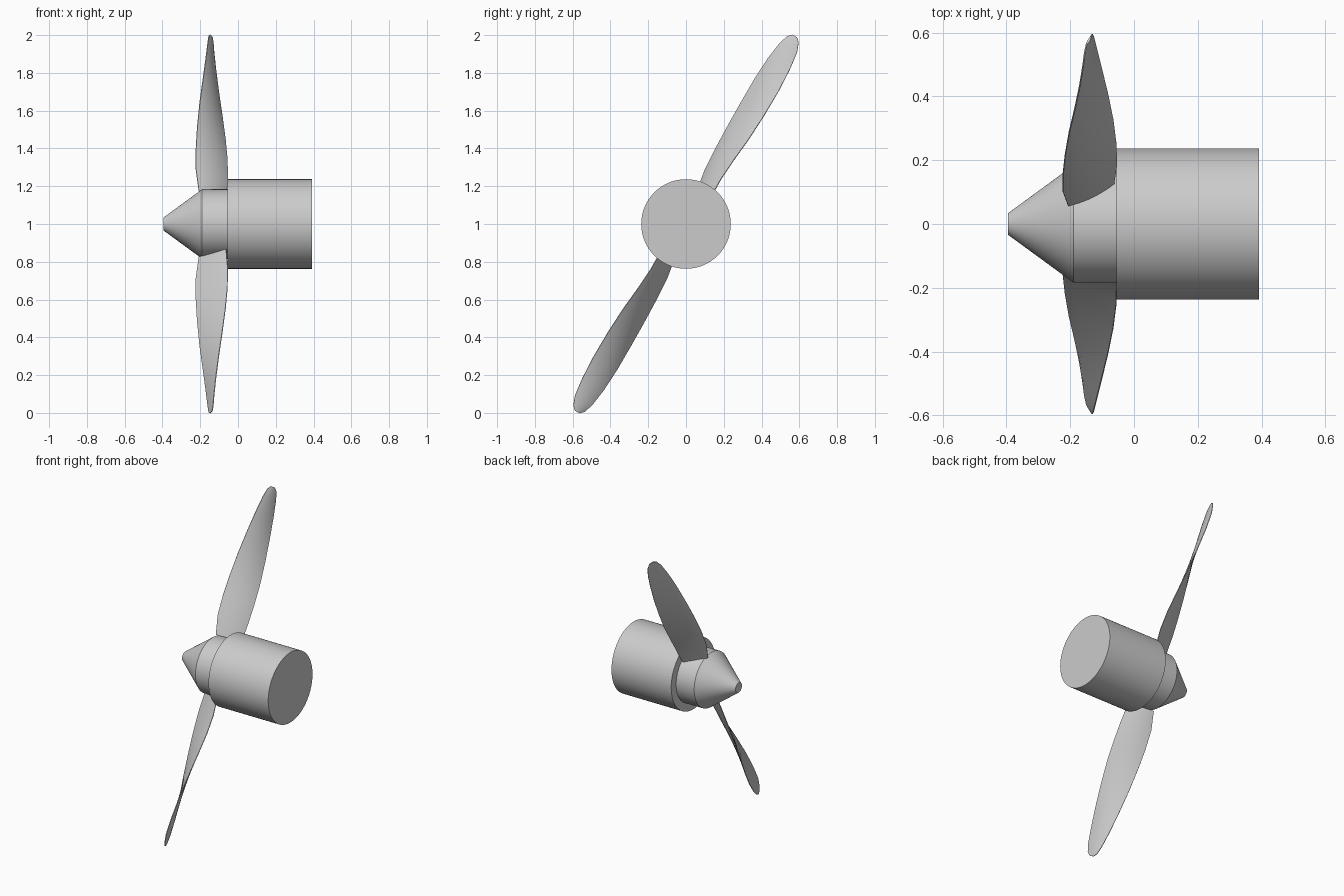
import bpy, bmesh, math
from mathutils import Vector, Matrix

cube = bpy.data.objects.get("Cube")
if cube:
    bpy.data.objects.remove(cube, do_unlink=True)

grey = bpy.data.materials.new("plain_grey")
grey.use_nodes = True
colour = (0.6, 0.6, 0.6, 1)
grey.diffuse_color = colour
grey.node_tree.nodes["Principled BSDF"].inputs["Base Color"].default_value = colour

AXIS_HEIGHT = 1.0


def finish(name, bm):
    """Turn a bmesh into a named, smooth shaded object."""
    bmesh.ops.recalc_face_normals(bm, faces=bm.faces)
    mesh = bpy.data.meshes.new(name)
    bm.to_mesh(mesh)
    bm.free()
    mesh.materials.append(grey)
    obj = bpy.data.objects.new(name, mesh)
    bpy.context.collection.objects.link(obj)
    bpy.ops.object.select_all(action='DESELECT')
    obj.select_set(True)
    bpy.context.view_layer.objects.active = obj
    bpy.ops.object.shade_smooth_by_angle(angle=math.radians(30))
    return obj


def turned_part(name, x_start, x_end, r_start, r_end):
    """Capped cylinder or cone lying along the x axis."""
    bm = bmesh.new()
    place = (Matrix.Translation(((x_start + x_end) / 2, 0, AXIS_HEIGHT))
             @ Matrix.Rotation(math.pi / 2, 4, 'Y'))
    bmesh.ops.create_cone(bm, cap_ends=True, segments=96, radius1=r_start,
                          radius2=r_end, depth=x_end - x_start, matrix=place)
    return finish(name, bm)


# Motor body, hub and blunt nose cone
turned_part("motor_body", -0.055, 0.392, 0.237, 0.237)
turned_part("hub", -0.19, -0.05, 0.184, 0.184)
turned_part("nose_cone", -0.395, -0.19, 0.034, 0.184)

# Blade stations: radius, then x and sideways offset of both edges
STATIONS = [
    (0.18, -0.207, -0.037, -0.063, 0.043),
    (0.30, -0.223, -0.057, -0.054, 0.042),
    (0.42, -0.223, -0.064, -0.056, 0.050),
    (0.55, -0.216, -0.068, -0.066, 0.063),
    (0.70, -0.203, -0.070, -0.083, 0.071),
    (0.85, -0.185, -0.070, -0.102, 0.073),
    (0.98, -0.170, -0.063, -0.117, 0.067),
    (1.08, -0.160, -0.049, -0.127, 0.055),
    (1.13, -0.155, -0.032, -0.131, 0.036),
    (1.15, -0.149, -0.012, -0.136, 0.014),
]
CHORD_STEPS = 10
LEAN = math.radians(30)


def section(radius, xa, sa, xb, sb):
    """Closed thin aerofoil outline at one radius."""
    a, b = Vector((xa, sa)), Vector((xb, sb))
    chord = b - a
    normal = Vector((chord.y, -chord.x)).normalized()
    outline = []
    for side, bulge in ((1, 0.07), (-1, 0.02)):
        for i in range(CHORD_STEPS + 1):
            t = i / CHORD_STEPS if side > 0 else 1 - i / CHORD_STEPS
            rise = 0.002 + bulge * chord.length * 4 * t * (1 - t)
            p = a + chord * t + normal * side * rise
            outline.append(Vector((p.x, p.y, radius)))
    return outline


def blade(name, angle):
    bm = bmesh.new()
    rings = [[bm.verts.new(p) for p in section(*s)] for s in STATIONS]
    count = len(rings[0])
    for low, high in zip(rings, rings[1:]):
        for i in range(count):
            j = (i + 1) % count
            bm.faces.new((low[i], low[j], high[j], high[i]))
    bm.faces.new(rings[0])
    bm.faces.new(rings[-1])
    place = (Matrix.Translation((0, 0, AXIS_HEIGHT))
             @ Matrix.Rotation(angle, 4, 'X'))
    bmesh.ops.transform(bm, matrix=place, verts=bm.verts)
    return finish(name, bm)


# Two opposite twisted blades
blade("upper_blade", -LEAN)
blade("lower_blade", math.pi - LEAN)
